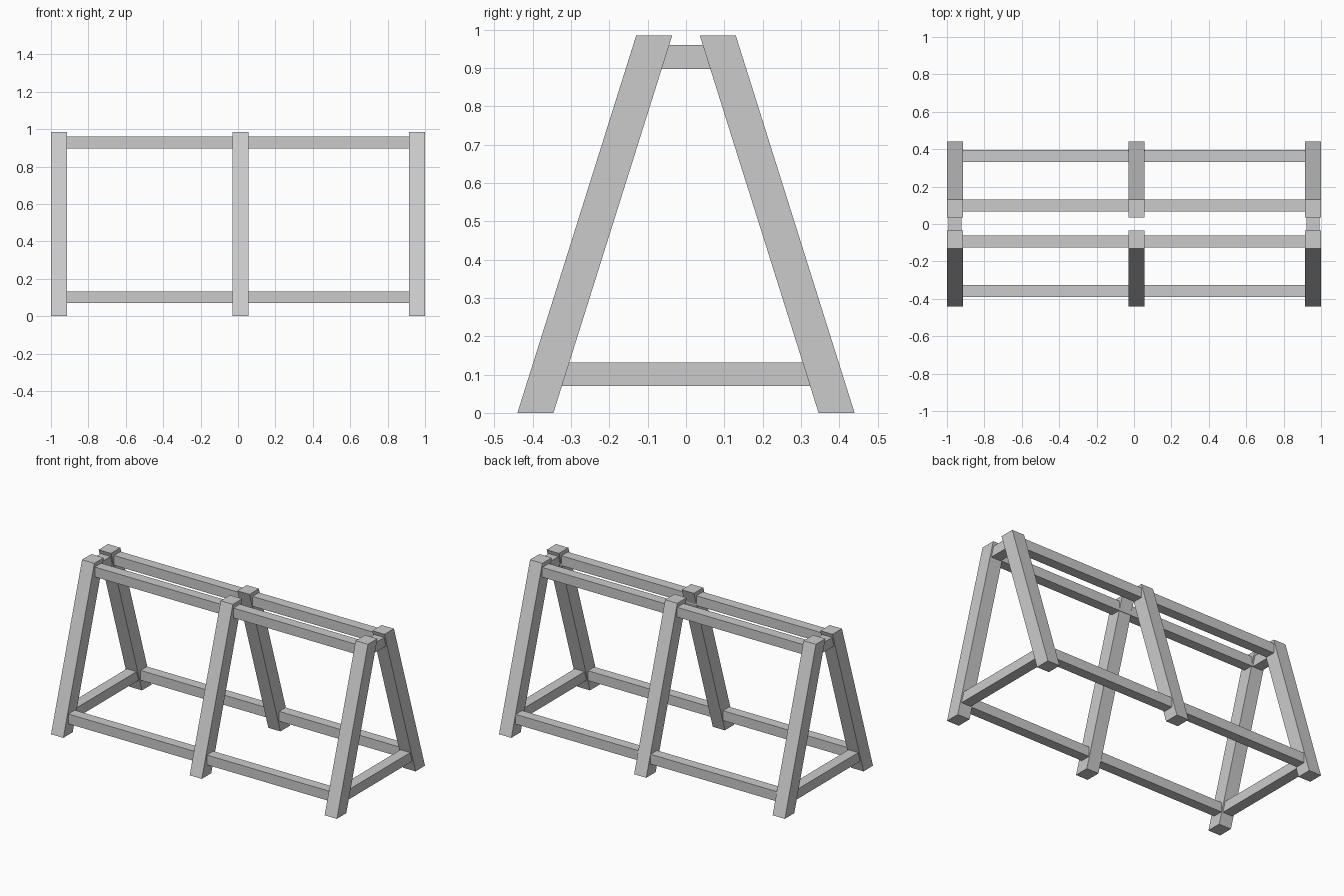
import bpy
import bmesh

if "Cube" in bpy.data.objects:
    bpy.data.objects.remove(bpy.data.objects["Cube"], do_unlink=True)

grey = bpy.data.materials.new("plain grey")
grey.use_nodes = True
grey.diffuse_color = (0.6, 0.6, 0.6, 1)
grey.node_tree.nodes["Principled BSDF"].inputs["Base Color"].default_value = grey.diffuse_color


def prism(name, x0, x1, profile):
    """Extrude a y-z outline from x0 to x1."""
    bm = bmesh.new()
    face = bm.faces.new([bm.verts.new((x0, y, z)) for y, z in profile])
    grown = bmesh.ops.extrude_face_region(bm, geom=[face])["geom"]
    moved = [v for v in grown if isinstance(v, bmesh.types.BMVert)]
    bmesh.ops.translate(bm, verts=moved, vec=(x1 - x0, 0, 0))
    bmesh.ops.recalc_face_normals(bm, faces=bm.faces)
    mesh = bpy.data.meshes.new(name)
    bm.to_mesh(mesh)
    bm.free()
    mesh.materials.append(grey)
    obj = bpy.data.objects.new(name, mesh)
    bpy.context.collection.objects.link(obj)


def beam(name, x0, x1, y0, y1, z0, z1):
    prism(name, x0, x1, [(y0, z0), (y1, z0), (y1, z1), (y0, z1)])


HEIGHT = 0.985
LOW, HIGH = (0.07, 0.132), (0.898, 0.96)

# Three pairs of leaning legs
for place, x0, x1 in (("right", -1, -0.914), ("middle", -0.03, 0.055), ("left", 0.914, 1)):
    for side, s in (("front", -1), ("back", 1)):
        prism(f"{place}_{side}_leg", x0, x1,
              [(s * 0.44, 0), (s * 0.346, 0), (s * 0.036, HEIGHT), (s * 0.13, HEIGHT)])

# Long rails joining the legs
for side, s in (("front", -1), ("back", 1)):
    for level, mid, (z0, z1) in (("lower", 0.361, LOW), ("upper", 0.096, HIGH)):
        y = s * mid + 0.003
        beam(f"{level}_{side}_rail", -0.95, 0.95, y - 0.032, y + 0.032, z0, z1)

# Short cross bars at both ends
for place, x in (("right", -0.957), ("left", 0.957)):
    for level, reach, (z0, z1) in (("lower", 0.345, LOW), ("upper", 0.08, HIGH)):
        beam(f"{place}_{level}_crossbar", x - 0.034, x + 0.034, -reach, reach, z0, z1)
